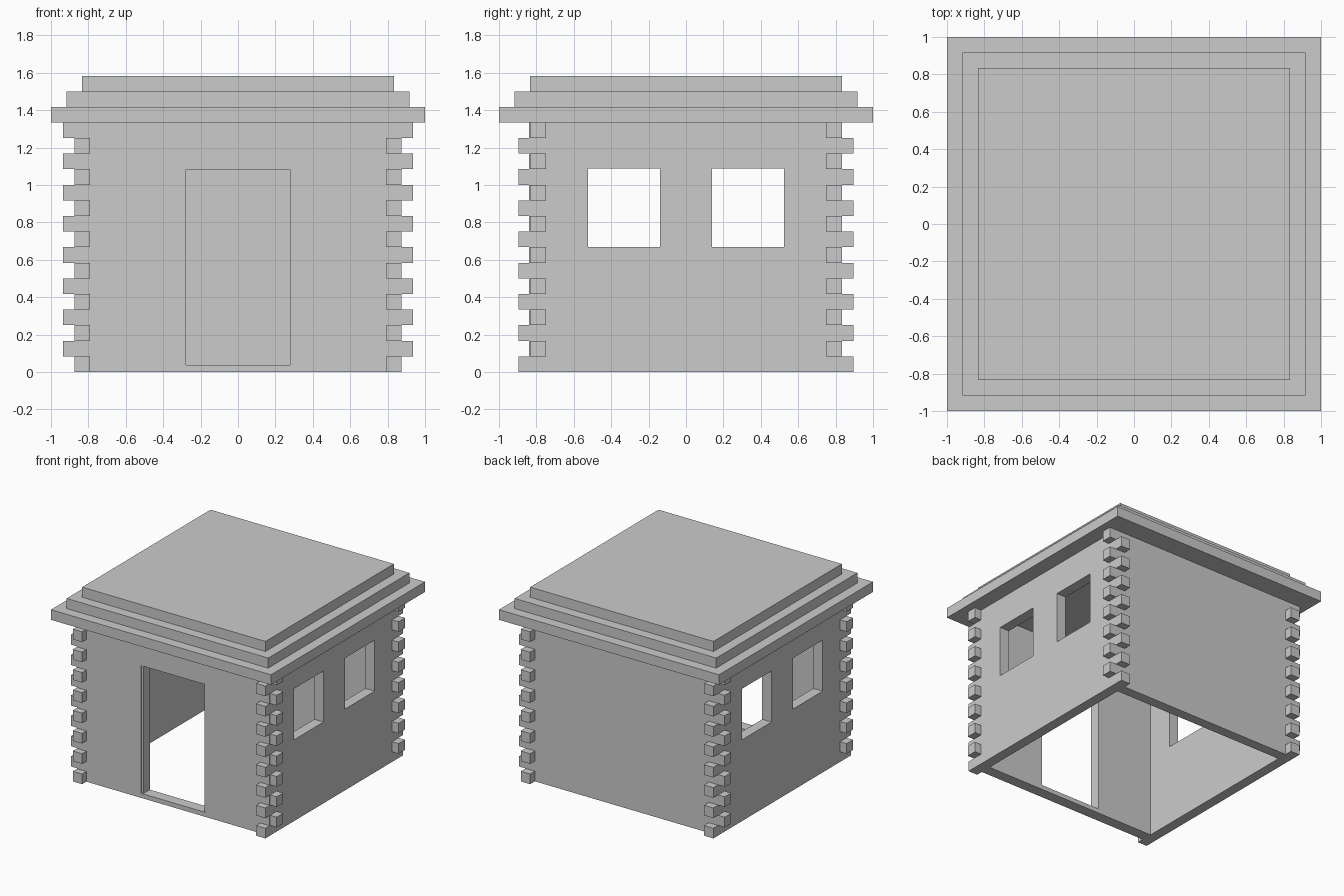
import bpy
import bmesh
from mathutils import Matrix, Vector

if "Cube" in bpy.data.objects:
    bpy.data.objects.remove(bpy.data.objects["Cube"])

WX, WY = 0.875, 0.833      # outer half sizes of the walls
T = 0.084                  # wall thickness and log width
ROWS = 16
TOP = 1.335
H = TOP / ROWS             # log height


def add_box(bm, lo, hi):
    lo, hi = Vector(lo), Vector(hi)
    m = Matrix.Translation((lo + hi) / 2) @ Matrix.Diagonal((*(hi - lo), 1))
    bmesh.ops.create_cube(bm, size=1, matrix=m)


def boxes(name, pairs):
    """One object made of axis-aligned boxes given as (low, high) corners."""
    bm = bmesh.new()
    for lo, hi in pairs:
        add_box(bm, lo, hi)
    me = bpy.data.meshes.new(name)
    bm.to_mesh(me)
    bm.free()
    ob = bpy.data.objects.new(name, me)
    bpy.context.collection.objects.link(ob)
    return ob


def cut(ob, name, lo, hi):
    cutter = boxes(name, [(lo, hi)])
    cutter.hide_render = True
    cutter.hide_viewport = True
    cutter.display_type = 'WIRE'
    mod = ob.modifiers.new(name, 'BOOLEAN')
    mod.operation = 'DIFFERENCE'
    mod.solver = 'EXACT'
    mod.object = cutter


# Walls: open-bottomed shell with window and door openings
walls = boxes("walls", [((-WX, -WY, 0), (WX, WY, TOP))])
cut(walls, "room_cutter", (T - WX, T - WY, -0.1), (WX - T, WY - T, TOP + 0.1))
for side, y0, y1 in (("front", -0.525, -0.14), ("back", 0.14, 0.525)):
    cut(walls, side + "_window_cutter", (-1.2, y0, 0.668), (1.2, y1, 1.087))
cut(walls, "door_cutter", (-0.277, -1.2, 0.037), (0.277, -0.5, 1.083))

# Thin front facing with a slightly wider door opening
facing = boxes("front_facing", [((-WX, -0.84, 0), (WX, -WY, TOP))])
cut(facing, "door_recess_cutter", (-0.293, -1.2, 0.037), (0.293, -0.5, 1.087))

# Interlocking log ends: even rows stick out in y, odd rows in x
ends = []
for row in range(ROWS):
    z0, z1 = row * H, (row + 1) * H
    for sx in (-1, 1):
        for sy in (-1, 1):
            if row % 2 == 0:
                xs, ys = (WX - T, WX), (WY, 0.895)
            else:
                xs, ys = (WX, 0.935), (WY - T, WY)
            x0, x1 = sorted(sx * v for v in xs)
            y0, y1 = sorted(sy * v for v in ys)
            ends.append(((x0, y0, z0), (x1, y1, z1)))
boxes("log_ends", ends)

# Stepped flat roof
for i, (name, r) in enumerate((("roof_lower", 1.0), ("roof_middle", 0.916), ("roof_upper", 0.833))):
    z = TOP + i * 0.083
    boxes(name, [((-r, -r, z), (r, r, z + 0.083))])
